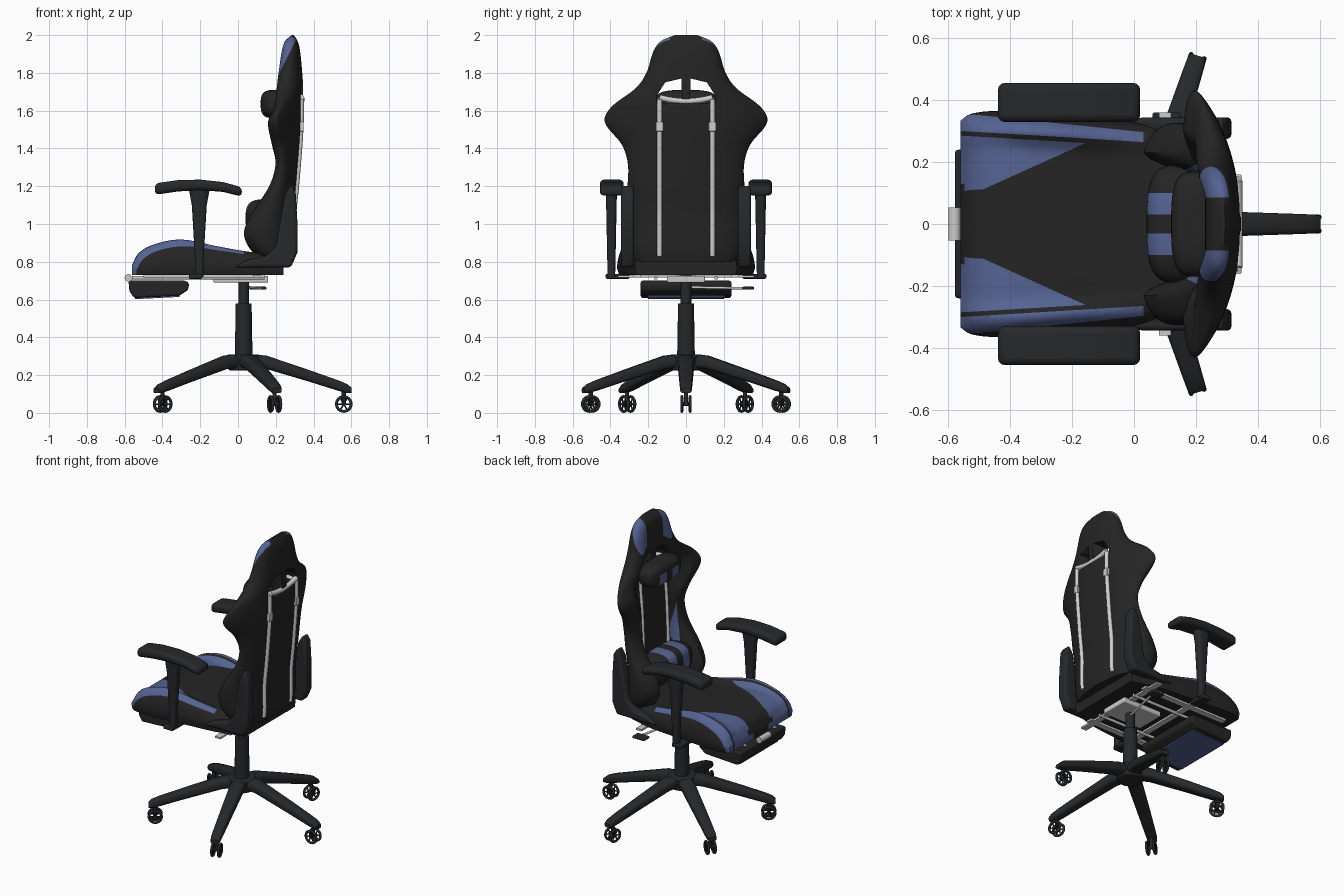
import bpy, bmesh
from math import sin, cos, pi, radians
from mathutils import Vector, Matrix

cube = bpy.data.objects.get("Cube")
if cube:
    bpy.data.objects.remove(cube, do_unlink=True)

def material(name, rgb, rough=0.6):
    m = bpy.data.materials.new(name)
    m.use_nodes = True
    m.diffuse_color = (*rgb, 1)
    node = m.node_tree.nodes["Principled BSDF"]
    node.inputs["Base Color"].default_value = (*rgb, 1)
    node.inputs["Roughness"].default_value = rough
    return m

FABRIC = material("black fabric", (.018, .018, .018))
BLUE = material("blue fabric", (.09, .125, .29))
PLASTIC = material("black plastic", (.02, .021, .023))
LIGHT = material("light grey strap", (.62, .62, .62))
METAL = material("pale metal", (.6, .6, .6))

# ---- helpers ----
def finish(bm, name, mats, bevel=0, paint=None):
    bmesh.ops.recalc_face_normals(bm, faces=bm.faces[:])
    me = bpy.data.meshes.new(name)
    for f in bm.faces:
        f.smooth = True
        if paint and paint(f.calc_center_median(), f.normal):
            f.material_index = 1
    bm.to_mesh(me)
    bm.free()
    ob = bpy.data.objects.new(name, me)
    bpy.context.collection.objects.link(ob)
    for m in mats:
        me.materials.append(m)
    if bevel:
        b = ob.modifiers.new("bevel", "BEVEL")
        b.width, b.segments, b.limit_method = bevel, 3, "ANGLE"
    me.set_sharp_from_angle(angle=radians(40))
    return ob

def loft_mesh(rings):
    bm = bmesh.new()
    vs = [[bm.verts.new(p) for p in r] for r in rings]
    n = len(vs[0])
    for a, b in zip(vs, vs[1:]):
        for i in range(n):
            bm.faces.new((a[i], a[(i + 1) % n], b[(i + 1) % n], b[i]))
    bm.faces.new(vs[0])
    bm.faces.new(vs[-1])
    return bm

def section(c, hw, hh, axis):
    pts = []
    for i in range(16):
        a = 2 * pi * (i + .5) / 16
        u, v = [(1 if t > 0 else -1) * abs(t) ** .6 for t in (cos(a), sin(a))]
        d = (0, u * hw, v * hh) if axis == "x" else (u * hw, v * hh, 0)
        pts.append(Vector(c) + Vector(d))
    return pts

def prism(name, pts, y0, y1, mat, bevel=0):
    return finish(loft_mesh([[(x, y, z) for x, z in pts] for y in (y0, y1)]), name, [mat], bevel)

def box(name, lo, hi, mat, bevel=0):
    pts = [(lo[0], lo[2]), (hi[0], lo[2]), (hi[0], hi[2]), (lo[0], hi[2])]
    return prism(name, pts, lo[1], hi[1], mat, bevel)

def cylinder(name, a, b, r, mat, r2=None, bevel=0):
    a, b = Vector(a), Vector(b)
    bm = bmesh.new()
    q = (b - a).to_track_quat("Z", "Y").to_matrix().to_4x4()
    bmesh.ops.create_cone(bm, cap_ends=True, segments=24, radius1=r, radius2=r2 or r,
                          depth=(b - a).length, matrix=Matrix.Translation((a + b) / 2) @ q)
    return finish(bm, name, [mat], bevel)

def tube(name, pts, r, mat):
    cu = bpy.data.curves.new(name, "CURVE")
    cu.dimensions, cu.bevel_depth, cu.bevel_resolution, cu.use_fill_caps = "3D", r, 3, True
    sp = cu.splines.new("POLY")
    sp.points.add(len(pts) - 1)
    for p, co in zip(sp.points, pts):
        p.co = (*co, 1)
    tmp = bpy.data.objects.new(name + " path", cu)
    me = bpy.data.meshes.new_from_object(tmp)
    bpy.data.objects.remove(tmp)
    bm = bmesh.new()
    bm.from_mesh(me)
    return finish(bm, name, [mat])

def pillow(name, c, half, paint):
    bm = bmesh.new()
    bmesh.ops.create_uvsphere(bm, u_segments=48, v_segments=24, radius=1)
    for v in bm.verts:
        v.co = [p + h * (1 if t > 0 else -1) * abs(t) ** .65 for p, h, t in zip(c, half, v.co)]
    for y in (.03, .1):
        cut(bm, (0, y, 0), (0, 1, 0))
    return finish(bm, name, [FABRIC, BLUE], paint=paint)

def cut(bm, p, n):
    for s in (1, -1):
        bmesh.ops.bisect_plane(bm, geom=bm.verts[:] + bm.edges[:] + bm.faces[:], dist=1e-5,
                               plane_co=(p[0], s * p[1], p[2]), plane_no=(n[0], s * n[1], n[2]))

def smooth(t):
    t = max(0, min(1, t))
    return t * t * (3 - 2 * t)

def curve(table, t):
    """Smooth interpolation of every column of a table keyed by its first column."""
    k = max(i for i in range(len(table) - 1) if table[i][0] <= t or i == 0)
    x0, x1 = table[k][0], table[k + 1][0]
    s, out = (t - x0) / (x1 - x0), []
    def slope(i, c):
        a, b = table[max(i - 1, 0)], table[min(i + 1, len(table) - 1)]
        return (b[c] - a[c]) / (b[0] - a[0]) * (x1 - x0)
    for c in range(1, len(table[0])):
        a, b = table[k][c], table[k + 1][c]
        out.append(a + (b - a) * smooth(s) + slope(k, c) * s * (1 - s) ** 2 - slope(k + 1, c) * s * s * (1 - s))
    return out

US = [sin(pi / 2 * (i / 20 - 1)) for i in range(41)]

# ---- seat: x, half width, bolster height, centre height ----
SEAT = [(-.56, .335, .79, .77), (-.53, .355, .855, .83), (-.45, .365, .91, .875), (-.3, .355, .945, .885),
        (-.1, .338, .9, .86), (.06, .32, .865, .85), (.24, .27, .85, .84)]
rings = []
for i in range(49):
    x = -.56 + .8 * (i / 48) ** 1.3
    w, hb, hc = curve(SEAT, x)
    ring = []
    for u in US:
        core = hc + (hb - hc) * smooth((abs(u) - .65) / .22)
        ring.append((x, u * w, .765 + (core - .765) * max(0, 1 - abs(u) ** 8) ** .5))
    rings.append(ring + [(x, w * .97, .73), (x, -w * .97, .73)])
bm = loft_mesh(rings)
SEAT_LINES = [((-.47, .12), (-.16, .26)), ((-.55, .285), (-.16, .262)),
              ((-.55, .3), (.03, .265)), ((-.5, .352), (.03, .297))]
for (ax, ay), (bx, by) in SEAT_LINES:
    cut(bm, (ax, ay, 0), (ay - by, bx - ax, 0))

def seat_blue(c, n):
    tri, mid, low, high = [a[1] + (b[1] - a[1]) * (c.x - a[0]) / (b[0] - a[0]) for a, b in SEAT_LINES]
    y = abs(c.y)
    if n.z < .05 and n.x > -.5 or c.x > .03:
        return False
    return max(tri, .12) < y < mid or low < y < high
finish(bm, "seat", [FABRIC, BLUE], paint=seat_blue)

# ---- backrest: z, half width, centre front, bolster front, rear ----
BACK = [(.8, .27, .2, .14, .295), (.86, .31, .21, .06, .305), (.95, .325, .22, .02, .305),
        (1.05, .325, .225, .06, .305), (1.2, .31, .23, .16, .32), (1.32, .308, .235, .195, .33),
        (1.42, .34, .24, .175, .338), (1.54, .43, .25, .155, .345), (1.62, .395, .25, .19, .345),
        (1.72, .265, .24, .2, .345), (1.8, .21, .23, .21, .34), (1.92, .17, .235, .23, .328),
        (1.97, .13, .25, .25, .315), (2, .06, .285, .285, .295)]

def rear_x(y, z):
    return curve(BACK, z)[3] - .6 * y * y

rings = []
for i in range(65):
    z = .8 + 1.2 * (1 - (1 - i / 64) ** 1.4)
    w, fc, fb, rear = curve(BACK, z)
    edge = (fb + rear - .6 * w * w) / 2
    front = []
    back = []
    for u in US:
        core = fc + (fb - fc) * smooth((abs(u) - .4) / .32)
        front.append((edge + (core - edge) * (1 - abs(u) ** 5) ** .5, u * w, z))
        back.append((edge + (rear - .6 * (u * w) ** 2 - edge) * (1 - abs(u) ** 7) ** .5, u * w, z))
    rings.append(front + back[-2:0:-1])
bm = loft_mesh(rings)
cut(bm, (0, .085, 0), (0, 1, 0))
cut(bm, (.21, 0, 1.78), (1, 0, -.5))
cut(bm, (0, .13, 1.17), (0, .19, -.07))
cut(bm, (0, .13, 1.17), (0, .12, .04))
cut(bm, (0, .17, 1.05), (0, .31, -.03))

def back_blue(c, n):
    y, z = abs(c.y), c.z
    if z > 1.76 and y > .085:
        return c.x < .21 + .5 * (z - 1.78) and c.x < .31
    if n.x > 0 or c.x > .27:
        return False
    return (y - .13) * .19 > (z - 1.17) * .07 and (y - .13) * .12 > (1.17 - z) * .04 \
        and (y - .17) * .31 < (z - 1.05) * .03
backrest = finish(bm, "backrest", [FABRIC, BLUE], paint=back_blue)

# strap openings
for s in (1, -1):
    outline = [(.02, 1.64), (.155, 1.64), (.155, 1.68), (.11, 1.75), (.025, 1.77)]
    cutter = finish(loft_mesh([[(x, s * y, z) for y, z in outline] for x in (0, .6)]), "opening cutter", [FABRIC])
    cutter.hide_render = True
    cutter.hide_set(True)
    cutter.display_type = "WIRE"
    mod = backrest.modifiers.new("opening", "BOOLEAN")
    mod.operation, mod.solver, mod.object = "DIFFERENCE", "EXACT", cutter

# ---- pillows ----
pillow("neck_pillow", (.195, 0, 1.635), (.075, .17, .075),
       lambda c, n: .03 < abs(c.y) < .1 and c.z < 1.65)
pillow("lumbar_pillow", (.14, 0, 1.03), (.1, .19, .1), lambda c, n: .03 < abs(c.y) < .1)

# ---- straps ----
for s in (1, -1):
    zs = [.83 + .83 * i / 12 for i in range(13)]
    tube("rear_strap", [(rear_x(.14, z) + .002, s * .14, z) for z in zs], .014, LIGHT)
    tube("front_strap", [(curve(BACK, z)[1] - .002, s * .13, z) for z in zs[2:]], .012, LIGHT)
    tube("strap_loop", [(.24, s * .13, 1.655), (.28, s * .135, 1.665), (.335, s * .14, 1.655)], .013, LIGHT)
    box("strap_buckle", (.325, s * .14 - .02, 1.49), (.348, s * .14 + .02, 1.54), LIGHT, .004)
tube("cross_strap", [(.335, .14 * t / 6, 1.65 + .02 * (t / 6) ** 2) for t in range(-6, 7)], .016, LIGHT)

# ---- recliner covers, armrests ----
COVER = [(-.02, .77), (.28, .77), (.315, .85), (.315, 1), (.305, 1.17), (.28, 1.21), (.25, 1.16),
         (.2, .88), (.15, .83), (.05, .81)]
PAD = [(-.44, 1.155), (-.32, 1.172), (-.2, 1.18), (-.08, 1.17), (.02, 1.145), (.02, 1.195),
       (-.08, 1.222), (-.2, 1.235), (-.32, 1.232), (-.44, 1.215)]
for s in (1, -1):
    prism("recliner_cover", COVER, s * .275, s * .345, PLASTIC, .015)
    prism("armrest_pad", PAD, s * .33, s * .456, PLASTIC, .022)
    post = [section((-.205, s * .395, z), hx, hy, "z")
            for z, hx, hy in ((.72, .022, .02), (.8, .022, .022), (1.1, .04, .028), (1.18, .055, .03))]
    finish(loft_mesh(post), "armrest_post", [PLASTIC])
    box("armrest_foot", (-.26, s * .3, .71), (-.19, s * .425, .735), PLASTIC, .006)
    # ---- underseat rails ----
    tube("footrest_rail", [(-.56, s * .16, .715), (.14, s * .16, .715)], .01, METAL)
    box("side_rail", (-.5, s * .26 - .02, .716), (.14, s * .26 + .02, .729), METAL)
for x in (-.22, .1):
    box("cross_rail", (x - .02, -.36, .716), (x + .02, .36, .728), METAL)

# ---- footrest ----
FOOT = [(-.58, .7), (-.575, .645), (-.55, .608), (-.31, .62), (-.265, .65), (-.258, .685), (-.275, .7)]
prism("footrest", FOOT, -.24, .24, FABRIC, .012)
prism("footrest_panel", [(-.545, .602), (-.31, .614), (-.31, .622), (-.545, .61)], -.2, .2, BLUE)
cylinder("footrest_handle", (-.58, -.053, .715), (-.58, .053, .715), .02, METAL)

# ---- mechanism and lever ----
box("tilt_plate", (-.13, -.1, .69), (.16, .1, .725), METAL, .006)
tube("lever_rod", [(.05, .03, .665), (.11, .28, .66), (.12, .31, .66)], .007, METAL)
box("lever_handle", (.06, .3, .652), (.15, .36, .668), PLASTIC, .006)

# ---- column and star base ----
CX = .03
cylinder("gas_lift", (CX, 0, .55), (CX, 0, .73), .028, PLASTIC)
cylinder("column_cover", (CX, 0, .29), (CX, 0, .58), .047, PLASTIC, .042, .004)
cylinder("base_hub", (CX, 0, .225), (CX, 0, .31), .08, PLASTIC, .085, .008)

LEG = [(.03, .275, .045, .036), (.12, .268, .045, .036), (.35, .195, .038, .031), (.5, .145, .033, .028),
       (.55, .128, .031, .024), (.572, .118, .026, .014)]
parts = [finish(loft_mesh([section((r, 0, z), w, h, "x") for r, z, w, h in LEG]), "base_leg", [PLASTIC]),
         cylinder("caster_stem", (.53, 0, .05), (.53, 0, .13), .011, PLASTIC),
         cylinder("caster_axle", (.53, -.03, .047), (.53, .03, .047), .01, PLASTIC)]
for s in (1, -1):
    tire = [(.53 + .039 * cos(a), s * .022, .047 + .039 * sin(a)) for a in [2 * pi * i / 24 for i in range(25)]]
    parts.append(tube("caster_tire", tire, .008, PLASTIC))
    for k in range(3):
        d = Vector((cos(k * pi / 3), 0, sin(k * pi / 3))) * .038
        c = Vector((.53, s * .022, .047))
        parts.append(cylinder("caster_spoke", c - d, c + d, .004, PLASTIC))
for i in range(5):
    turn = Matrix.Translation((CX, 0, 0)) @ Matrix.Rotation(2 * pi * i / 5, 4, "Z")
    for p in parts:
        o = p if i == 4 else p.copy()
        if o is not p:
            bpy.context.collection.objects.link(o)
        o.matrix_world = turn
